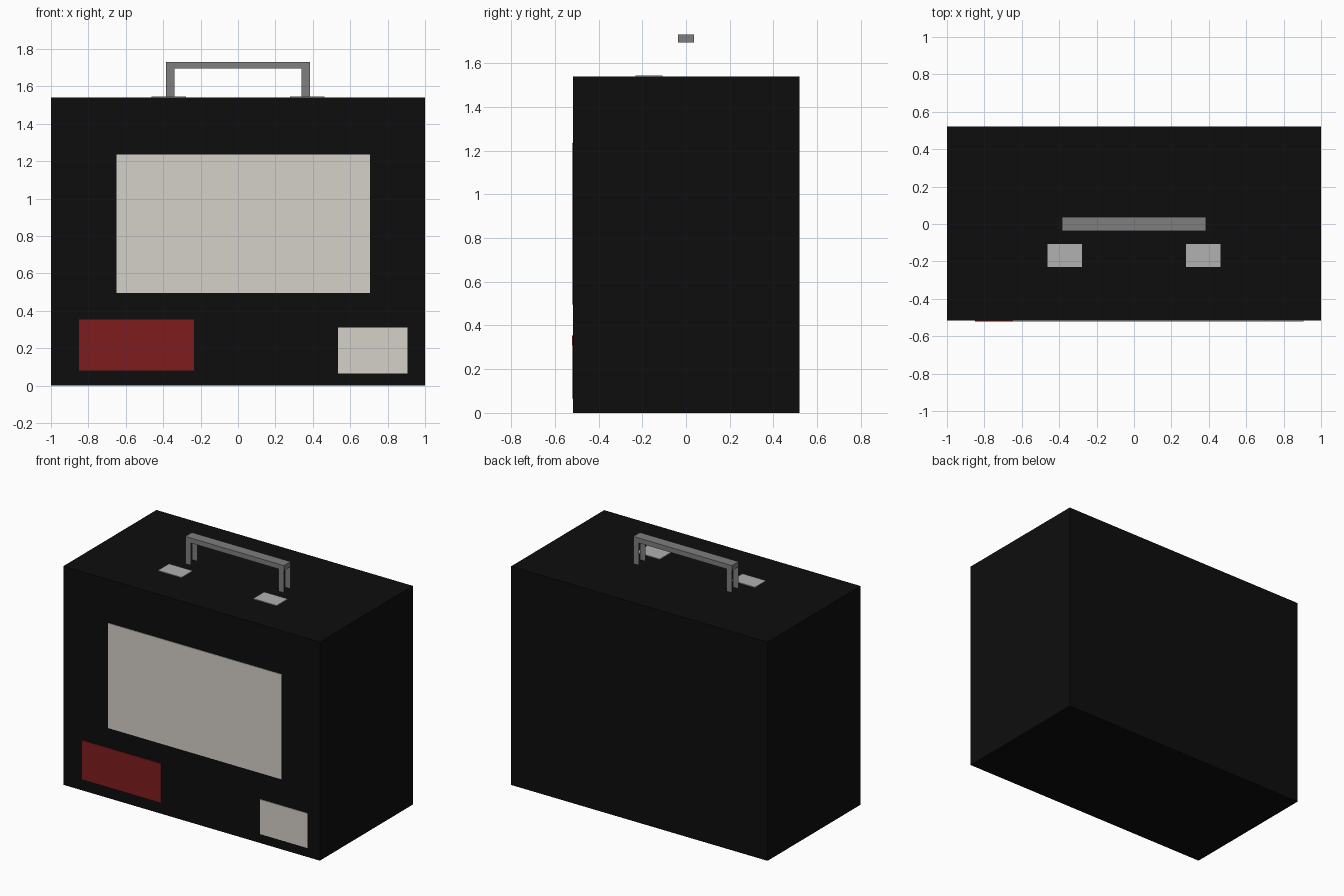
import bpy, bmesh
from mathutils import Vector

if "Cube" in bpy.data.objects:
    bpy.data.objects.remove(bpy.data.objects["Cube"])


def material(name, r, g, b):
    m = bpy.data.materials.new(name)
    m.diffuse_color = (r, g, b, 1)
    m.use_nodes = True
    m.node_tree.nodes["Principled BSDF"].inputs["Base Color"].default_value = m.diffuse_color
    return m


BLACK = material("black_shell", 0.004, 0.004, 0.004)
CREAM = material("cream_panel", 0.66, 0.63, 0.58)
RED = material("red_panel", 0.21, 0.012, 0.012)
STEEL = material("steel", 0.21, 0.21, 0.21)
LIGHT = material("light_metal", 0.44, 0.44, 0.44)


def finish(name, bm, mat):
    me = bpy.data.meshes.new(name)
    bm.to_mesh(me)
    bm.free()
    me.materials.append(mat)
    ob = bpy.data.objects.new(name, me)
    bpy.context.collection.objects.link(ob)
    return ob


def box(name, lo, hi, mat):
    lo, hi = Vector(lo), Vector(hi)
    bm = bmesh.new()
    bmesh.ops.create_cube(bm, size=1)
    bmesh.ops.scale(bm, vec=hi - lo, verts=bm.verts)
    bmesh.ops.translate(bm, vec=(lo + hi) / 2, verts=bm.verts)
    return finish(name, bm, mat)


def strip(name, x0, x1, y, z0, z1, mat):
    """Single upright face; faces the side of y it lies on."""
    pts = [(x0, y, z0), (x1, y, z0), (x1, y, z1), (x0, y, z1)]
    bm = bmesh.new()
    bm.faces.new([bm.verts.new(p) for p in (pts if y < 0 else pts[::-1])])
    return finish(name, bm, mat)


# Main case
FRONT, TOP = -0.517, 1.54
box("case_body", (-1, FRONT, 0), (1, 0.52, TOP), BLACK)

# Thin panels on the front
for name, x0, x1, z0, z1, mat in (
        ("large_front_panel", -0.65, 0.705, 0.495, 1.235, CREAM),
        ("red_front_panel", -0.85, -0.235, 0.08, 0.355, RED),
        ("small_front_panel", 0.535, 0.905, 0.065, 0.31, CREAM)):
    box(name, (x0, FRONT - 0.004, z0), (x1, FRONT, z1), mat)

# Handle: solid grip carried by paired flat strips
box("handle_grip", (-0.385, -0.037, 1.696), (0.385, 0.037, 1.731), STEEL)
for side, x0 in (("left", -0.385), ("right", 0.34)):
    for face, y in (("front", -0.037), ("back", 0.037)):
        strip(f"handle_leg_{side}_{face}", x0, x0 + 0.045, y, TOP, 1.696, STEEL)

# Plates on the top
for side, x in (("left", -0.371), ("right", 0.371)):
    box(f"top_plate_{side}", (x - 0.092, -0.23, TOP), (x + 0.092, -0.107, TOP + 0.005), LIGHT)
